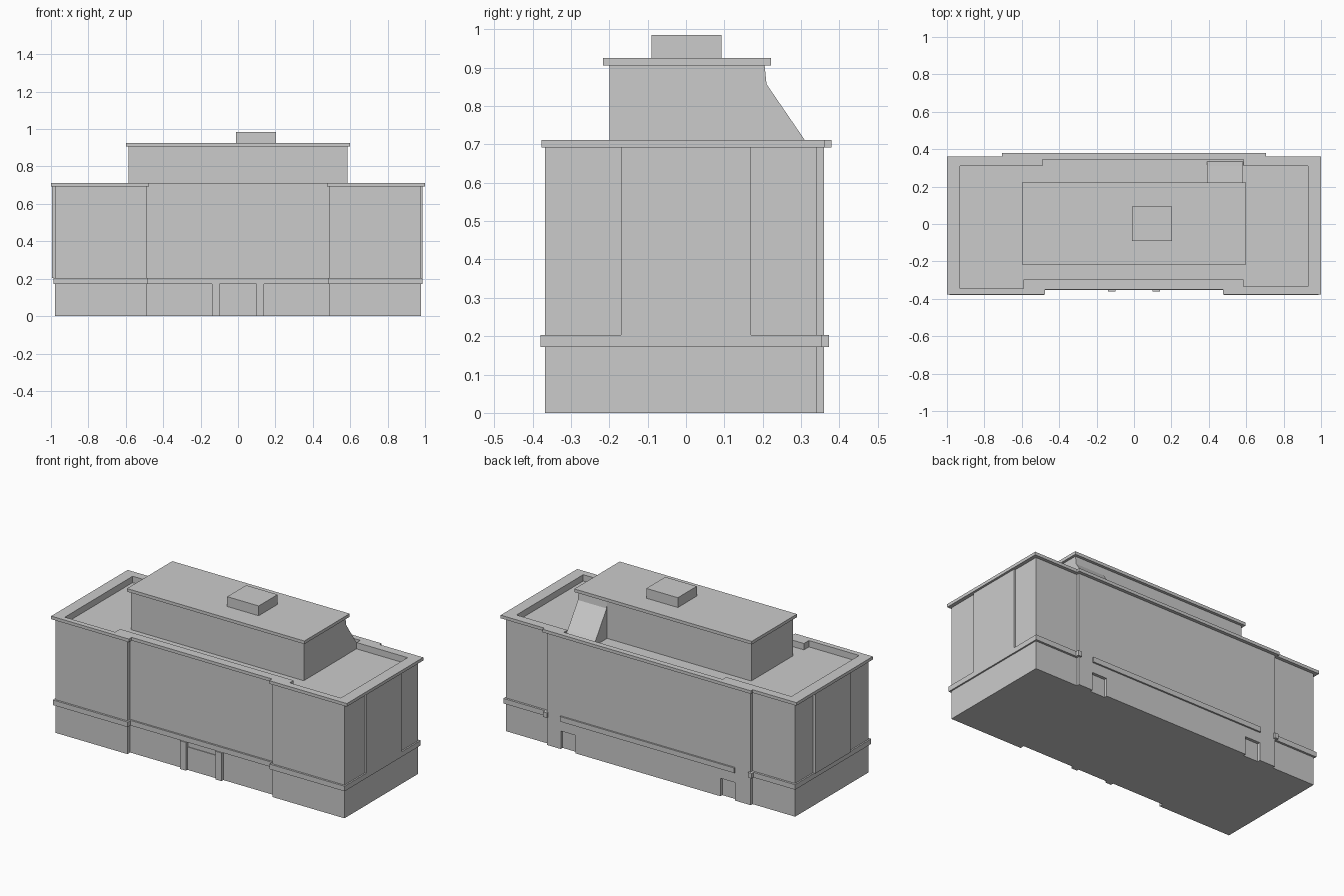
import bpy, bmesh

if "Cube" in bpy.data.objects:
    bpy.data.objects.remove(bpy.data.objects["Cube"])


def prism(name, pts, lo, hi, axis='z'):
    """Extrude a closed outline: (x, y) along z, or (y, z) along x."""
    place = (lambda a, b, h: (a, b, h)) if axis == 'z' else (lambda a, b, h: (h, a, b))
    bm = bmesh.new()
    low = [bm.verts.new(place(a, b, lo)) for a, b in pts]
    high = [bm.verts.new(place(a, b, hi)) for a, b in pts]
    bm.faces.new(low[::-1])
    bm.faces.new(high)
    for i in range(len(pts)):
        j = (i + 1) % len(pts)
        bm.faces.new((low[i], low[j], high[j], high[i]))
    bmesh.ops.recalc_face_normals(bm, faces=bm.faces)
    mesh = bpy.data.meshes.new(name)
    bm.to_mesh(mesh)
    bm.free()
    obj = bpy.data.objects.new(name, mesh)
    bpy.context.collection.objects.link(obj)
    return obj


def box(name, x0, x1, y0, y1, z0, z1):
    return prism(name, [(x0, y0), (x1, y0), (x1, y1), (x0, y1)], z0, z1)


def mirrored(half):
    """Complete a right-hand outline (front to back) with its left half."""
    return half + [(-x, y) for x, y in reversed(half)]


def cut(obj, cutter):
    cutter.hide_render = True
    cutter.hide_viewport = True
    cutter.display_type = 'WIRE'
    mod = obj.modifiers.new("cut", 'BOOLEAN')
    mod.operation = 'DIFFERENCE'
    mod.solver = 'EXACT'
    mod.object = cutter


# main block: front wings and back centre step forward
body = prism("main_block", mirrored([
    (0.49, -0.342), (0.49, -0.368), (0.978, -0.368),
    (0.978, 0.342), (0.69, 0.342), (0.69, 0.36)]), 0, 0.692)

# roof edge cornice
cornice = prism("cornice", mirrored([
    (0.475, -0.35), (0.475, -0.377), (1.0, -0.377),
    (1.0, 0.362), (0.705, 0.362), (0.705, 0.38)]), 0.692, 0.711)

# sunken roof behind the parapet
roof_cut = prism("roof_cutter", [
    (-0.93, -0.345), (-0.59, -0.345), (-0.59, -0.297), (0.585, -0.297),
    (0.585, -0.335), (0.93, -0.335), (0.93, 0.31), (0.585, 0.31),
    (0.585, 0.345), (-0.49, 0.345), (-0.49, 0.31), (-0.93, 0.31)], 0.672, 0.8)
cut(body, roof_cut)
cut(cornice, roof_cut)

# stringcourse round the front and wings, with a separate back strip
prism("stringcourse", mirrored([
    (0.48, -0.353), (0.48, -0.38), (0.987, -0.38), (0.987, 0.355),
    (0.705, 0.355), (0.705, 0.373), (0.68, 0.373), (0.68, 0.33)]), 0.172, 0.203)
box("back_strip", -0.585, 0.595, 0.35, 0.37, 0.172, 0.203)

# shallow side bays above the stringcourse
box("right_bay", 0.95, 0.987, -0.17, 0.17, 0.203, 0.692)
box("left_bay", -0.995, -0.95, -0.17, 0.17, 0.203, 0.692)

# back doorways
for side, x in (("left", -0.535), ("right", 0.545)):
    cut(body, box(side + "_door_cutter", x - 0.05, x + 0.05, 0.342, 0.42, -0.05, 0.11))

# front entrance
for side, s in (("left", -1), ("right", 1)):
    a, b = sorted((s * 0.1, s * 0.14))
    box(side + "_entrance_pier", a, b, -0.36, -0.33, 0, 0.172)
box("front_door", -0.1, 0.1, -0.346, -0.33, 0, 0.14)

# set-back top storey with roof slab and rooftop box
box("top_storey", -0.585, 0.585, -0.2, 0.205, 0.66, 0.906)
box("top_slab", -0.6, 0.6, -0.216, 0.222, 0.906, 0.925)
box("rooftop_box", -0.01, 0.203, -0.09, 0.093, 0.925, 0.985)

# sloping stair housing at the back
prism("stair_housing", [(0.15, 0.66), (0.342, 0.66), (0.31, 0.711),
                        (0.21, 0.857), (0.205, 0.906), (0.15, 0.906)],
      0.39, 0.584, axis='x')
